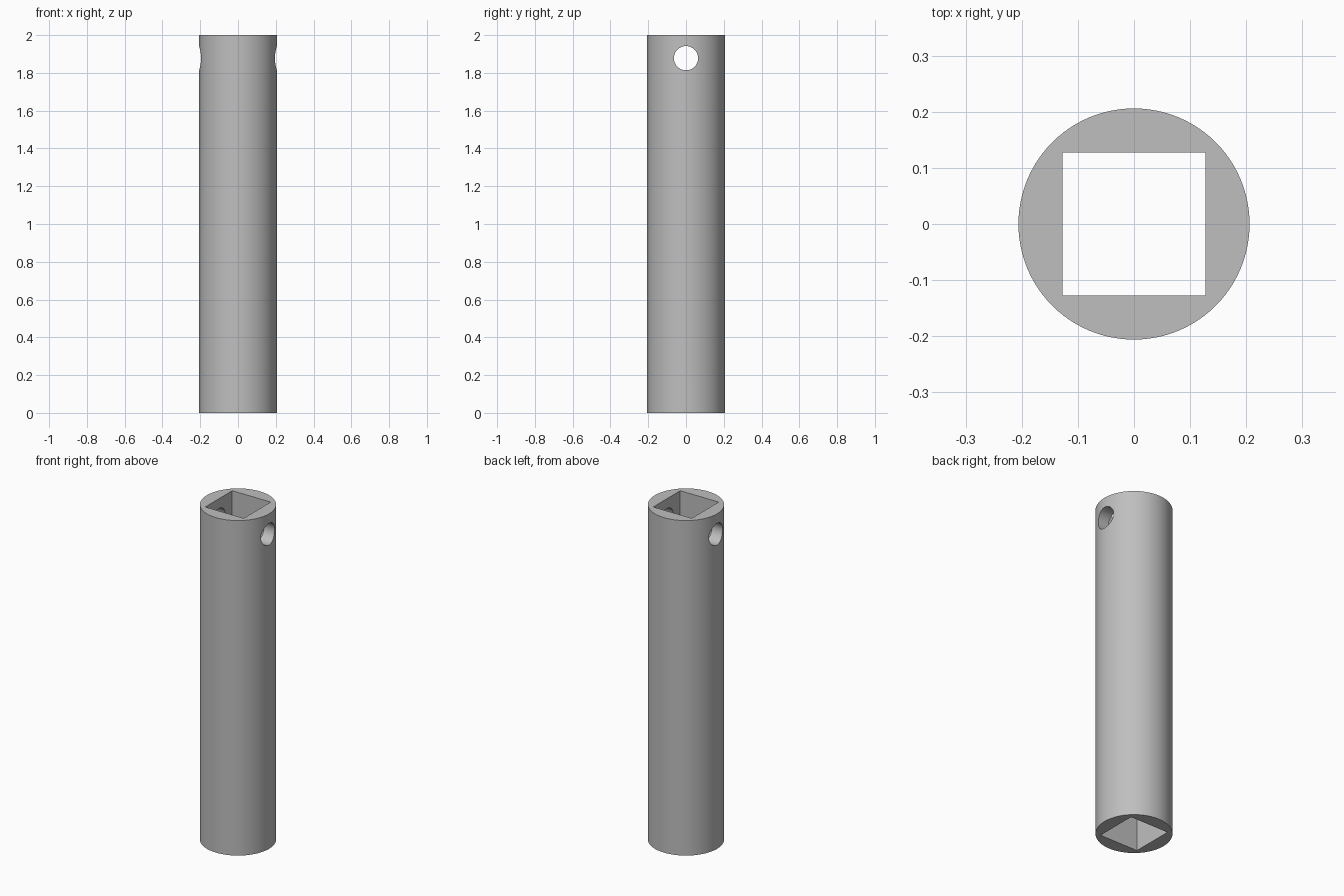
import bpy
import math

if "Cube" in bpy.data.objects:
    bpy.data.objects.remove(bpy.data.objects["Cube"], do_unlink=True)

HEIGHT = 2.0
RADIUS = 0.206
BORE = 0.254
PIN_RADIUS = 0.064
PIN_HEIGHT = 1.878

steel = bpy.data.materials.new("grey_steel")
steel.use_nodes = True
colour = (0.52, 0.52, 0.52, 1)
steel.diffuse_color = colour
for node in steel.node_tree.nodes:
    if node.type == "BSDF_PRINCIPLED":
        node.inputs["Base Color"].default_value = colour


def cut(target, cutter):
    """Subtract a helper solid from the target, then discard it."""
    cutter.hide_render = True
    mod = target.modifiers.new("cut", "BOOLEAN")
    mod.operation = "DIFFERENCE"
    mod.solver = "EXACT"
    mod.object = cutter
    bpy.ops.object.select_all(action="DESELECT")
    target.select_set(True)
    bpy.context.view_layer.objects.active = target
    bpy.ops.object.modifier_apply(modifier=mod.name)
    bpy.data.objects.remove(cutter, do_unlink=True)


# Round outer sleeve
bpy.ops.mesh.primitive_cylinder_add(vertices=96, radius=RADIUS, depth=HEIGHT,
                                    location=(0, 0, HEIGHT / 2))
sleeve = bpy.context.object
sleeve.name = "square_bore_sleeve"
sleeve.data.materials.append(steel)

# Square bore through the full length
bpy.ops.mesh.primitive_cube_add(size=1, location=(0, 0, HEIGHT / 2))
bore = bpy.context.object
bore.name = "bore_cutter"
bore.scale = (BORE, BORE, HEIGHT * 1.2)
bpy.context.view_layer.update()
cut(sleeve, bore)

# Cross pin hole through both side walls
bpy.ops.mesh.primitive_cylinder_add(vertices=48, radius=PIN_RADIUS, depth=1,
                                    location=(0, 0, PIN_HEIGHT),
                                    rotation=(0, math.pi / 2, 0))
pin = bpy.context.object
pin.name = "pin_hole_cutter"
bpy.context.view_layer.update()
cut(sleeve, pin)

bpy.ops.object.shade_smooth_by_angle(angle=math.radians(30))
